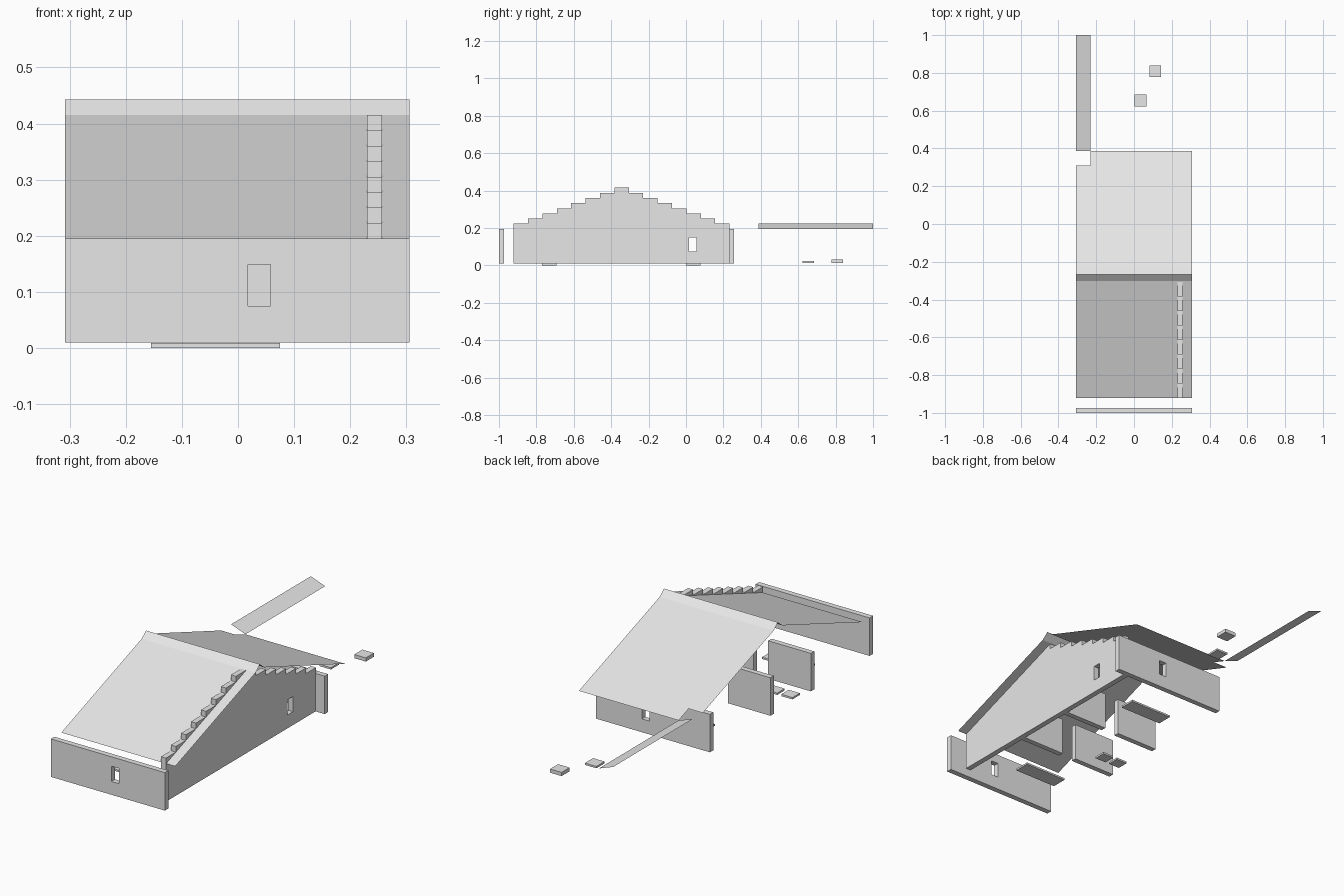
import bpy, bmesh

if "Cube" in bpy.data.objects:
    bpy.data.objects.remove(bpy.data.objects["Cube"])

grey = bpy.data.materials.new("plain_grey")
grey.diffuse_color = (0.8, 0.8, 0.8, 1)
grey.use_nodes = True
grey.node_tree.nodes["Principled BSDF"].inputs["Base Color"].default_value = grey.diffuse_color


def add_object(name, bm):
    mesh = bpy.data.meshes.new(name)
    bm.to_mesh(mesh)
    bm.free()
    mesh.materials.append(grey)
    obj = bpy.data.objects.new(name, mesh)
    bpy.context.collection.objects.link(obj)
    return obj


def box(name, x, y, z):
    """Box from (min, max) pairs along each axis."""
    bm = bmesh.new()
    bmesh.ops.create_cube(bm, size=1)
    for v in bm.verts:
        v.co = [r[0] if c < 0 else r[1] for c, r in zip(v.co, (x, y, z))]
    return add_object(name, bm)


def cut(obj, x, y, z):
    """Cut a window opening through a wall."""
    cutter = box(obj.name + "_window_cutter", x, y, z)
    cutter.hide_render = True
    cutter.hide_viewport = True
    mod = obj.modifiers.new("window", 'BOOLEAN')
    mod.operation = 'DIFFERENCE'
    mod.solver = 'EXACT'
    mod.object = cutter


X0, X1 = -0.308, 0.306          # width of the house
WALL = (0.01, 0.195)            # wall bottom and eaves height
WINDOW_Z = (0.075, 0.149)

# Long front and back walls with a window each
for name, y in (("front_wall", (-1.0, -0.973)), ("back_wall", (0.23, 0.256))):
    wall = box(name, (X0, X1), y, WALL)
    cut(wall, (0.018, 0.058), (y[0] - 0.05, y[1] + 0.05), WINDOW_Z)

# Crow-stepped gable wall: half profile climbs, then mirrors down
run, rise, start = 0.077, 0.0275, -0.922
steps = []
for i in range(8):
    z = WALL[1] + rise * (i + 1)
    steps += [(start + run * i, z), (start + run * (i + 1), z)]
mid = start + run * 7.5
half = [(start, WALL[0])] + steps[:-1]
profile = half + [(2 * mid - y, z) for y, z in reversed(half)]
bm = bmesh.new()
face = bm.faces.new([bm.verts.new((0.230, y, z)) for y, z in profile])
ext = bmesh.ops.extrude_face_region(bm, geom=[face])
for v in ext["geom"]:
    if isinstance(v, bmesh.types.BMVert):
        v.co.x = 0.257
bmesh.ops.recalc_face_normals(bm, faces=bm.faces)
gable = add_object("stepped_gable_wall", bm)
cut(gable, (0.18, 0.30), (0.015, 0.056), WINDOW_Z)

# Inner partitions, each split by a doorway
for name, y in (("front_partition", (-0.547, -0.521)),
                ("rear_partition", (-0.236, -0.210))):
    box(name + "_left", (X0, -0.078), y, WALL)
    box(name + "_right", (0.0, 0.230), y, WALL)

# Thin roof sheet: slopes, ridge cap, and a notch at the rear left corner
bm = bmesh.new()
NX = -0.231
sections = [(-0.920, 0.195), (-0.302, 0.415), (-0.268, 0.443),
            (-0.234, 0.415), (0.310, 0.2225), (0.387, 0.195)]
rows = [[bm.verts.new((x, y, z)) for x in (X0, NX, X1)] for y, z in sections]
for i, (a, b) in enumerate(zip(rows, rows[1:])):
    for k in (0, 1):
        if i == 4 and k == 0:
            continue
        bm.faces.new((a[k], a[k + 1], b[k + 1], b[k]))
bmesh.ops.delete(bm, geom=[v for v in bm.verts if not v.link_faces], context='VERTS')
add_object("roof_sheet", bm)

# Loose sloping roof strip at the rear left
bm = bmesh.new()
bm.faces.new([bm.verts.new(p) for p in (
    (X0, 0.387, 0.223), (NX, 0.387, 0.195), (NX, 1.0, 0.195), (X0, 1.0, 0.223))])
add_object("side_roof_strip", bm)

# Long floor slabs
for name, y in (("front_slab", (-0.77, -0.692)), ("rear_slab", (0.0, 0.077))):
    box(name, (-0.155, 0.075), y, (0.0, 0.009))

# Small chimney blocks, two loose behind and two inside
box("far_chimney_block", (0.082, 0.144), (0.778, 0.840), (0.013, 0.031))
box("near_chimney_block", (0.003, 0.065), (0.622, 0.685), (0.013, 0.022))
for i, x in enumerate((-0.262, -0.180)):
    box(f"inner_block_{i + 1}", (x - 0.03, x + 0.03), (-0.459, -0.402), (0.012, 0.021))
